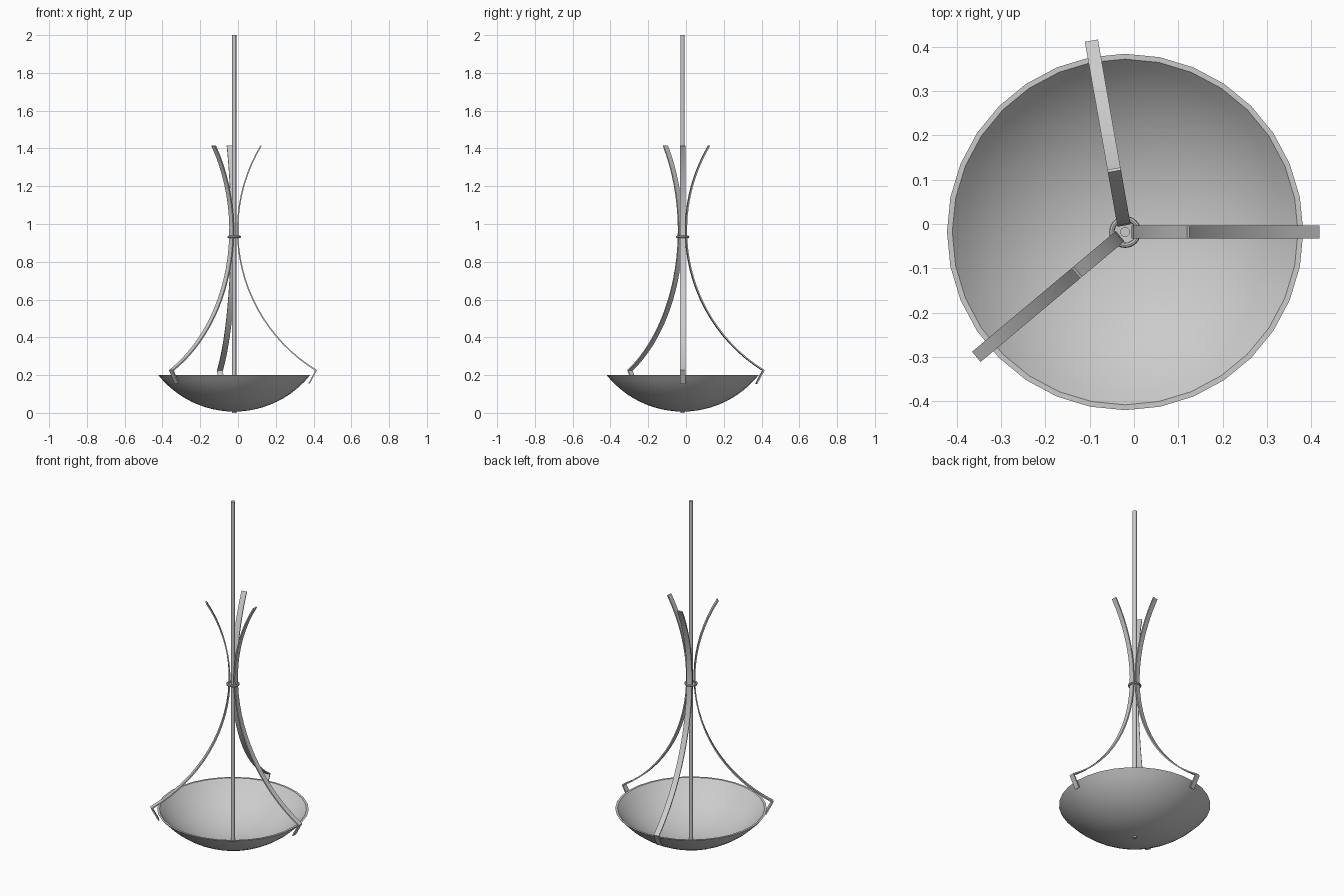
import bpy, bmesh, math
from mathutils import Matrix, Vector

if "Cube" in bpy.data.objects:
    bpy.data.objects.remove(bpy.data.objects["Cube"])

AX, AY = -0.02, -0.018   # lamp axis


def finish(name, bm, angle=35):
    bmesh.ops.recalc_face_normals(bm, faces=bm.faces)
    me = bpy.data.meshes.new(name)
    bm.to_mesh(me)
    bm.free()
    ob = bpy.data.objects.new(name, me)
    bpy.context.collection.objects.link(ob)
    ob.location = (AX, AY, 0)
    bpy.ops.object.select_all(action='DESELECT')
    ob.select_set(True)
    bpy.context.view_layer.objects.active = ob
    bpy.ops.object.shade_smooth_by_angle(angle=math.radians(angle))
    return ob


def lathe(name, profile, steps, closed=False):
    bm = bmesh.new()
    vs = [bm.verts.new((r, 0, z)) for r, z in profile]
    pairs = list(zip(vs, vs[1:])) + ([(vs[-1], vs[0])] if closed else [])
    edges = [bm.edges.new(p) for p in pairs]
    bmesh.ops.spin(bm, geom=vs + edges, axis=(0, 0, 1), cent=(0, 0, 0),
                   steps=steps, angle=math.tau)
    bmesh.ops.remove_doubles(bm, verts=bm.verts, dist=1e-5)
    return finish(name, bm)


# Shallow glass bowl: outer and inner spherical caps joined by a flat rim
def cap(rim, depth, n=12):
    R = (rim * rim + depth * depth) / (2 * depth)
    a = math.asin(rim / R)
    return [(R * math.sin(a * i / n), 0.2 - depth + R - R * math.cos(a * i / n))
            for i in range(n + 1)]


lathe("bowl", cap(0.402, 0.193) + cap(0.390, 0.181)[::-1], 32)

# Central rod and collar ring
lathe("rod", [(0, 0), (0.011, 0), (0.011, 2), (0, 2)], 16)
lathe("collar", [(0.030 + 0.006 * math.cos(t * math.tau / 8),
                  0.932 + 0.006 * math.sin(t * math.tau / 8)) for t in range(8)],
      24, closed=True)

# Curved flat straps with a hook folded in under the bowl rim
RHO, H, N = 0.87, 0.967, 24
a0, a1 = math.asin((1.415 - H) / RHO), -math.asin((H - 0.225) / RHO)
path = []
for i in range(N + 1):
    a = a0 + (a1 - a0) * i / N
    path.append(Vector((0.018 + RHO - RHO * math.cos(a), H + RHO * math.sin(a))))
path.append(Vector((0.396, 0.155)))


def strap(name, degrees, width=0.03, thick=0.007):
    bm = bmesh.new()
    rings = []
    for i, p in enumerate(path):
        d0 = (p - path[i - 1]).normalized() if i else (path[1] - p).normalized()
        d1 = (path[i + 1] - p).normalized() if i < len(path) - 1 else d0
        n0, n1 = Vector((-d0.y, d0.x)), Vector((-d1.y, d1.x))
        m = (n0 + n1).normalized()
        m = m * (thick / 2 / max(m.dot(n0), 0.5))
        rings.append([bm.verts.new((p.x + s * m.x, w * width / 2, p.y + s * m.y))
                      for s, w in ((1, 1), (1, -1), (-1, -1), (-1, 1))])
    for a, b in zip(rings, rings[1:]):
        for k in range(4):
            bm.faces.new((a[k], a[(k + 1) % 4], b[(k + 1) % 4], b[k]))
    bm.faces.new(rings[0])
    bm.faces.new(rings[-1])
    bm.transform(Matrix.Rotation(math.radians(degrees), 4, 'Z'))
    return finish(name, bm)


for i, deg in enumerate((0, 100, 220)):
    strap(f"strap_{i + 1}", deg)
